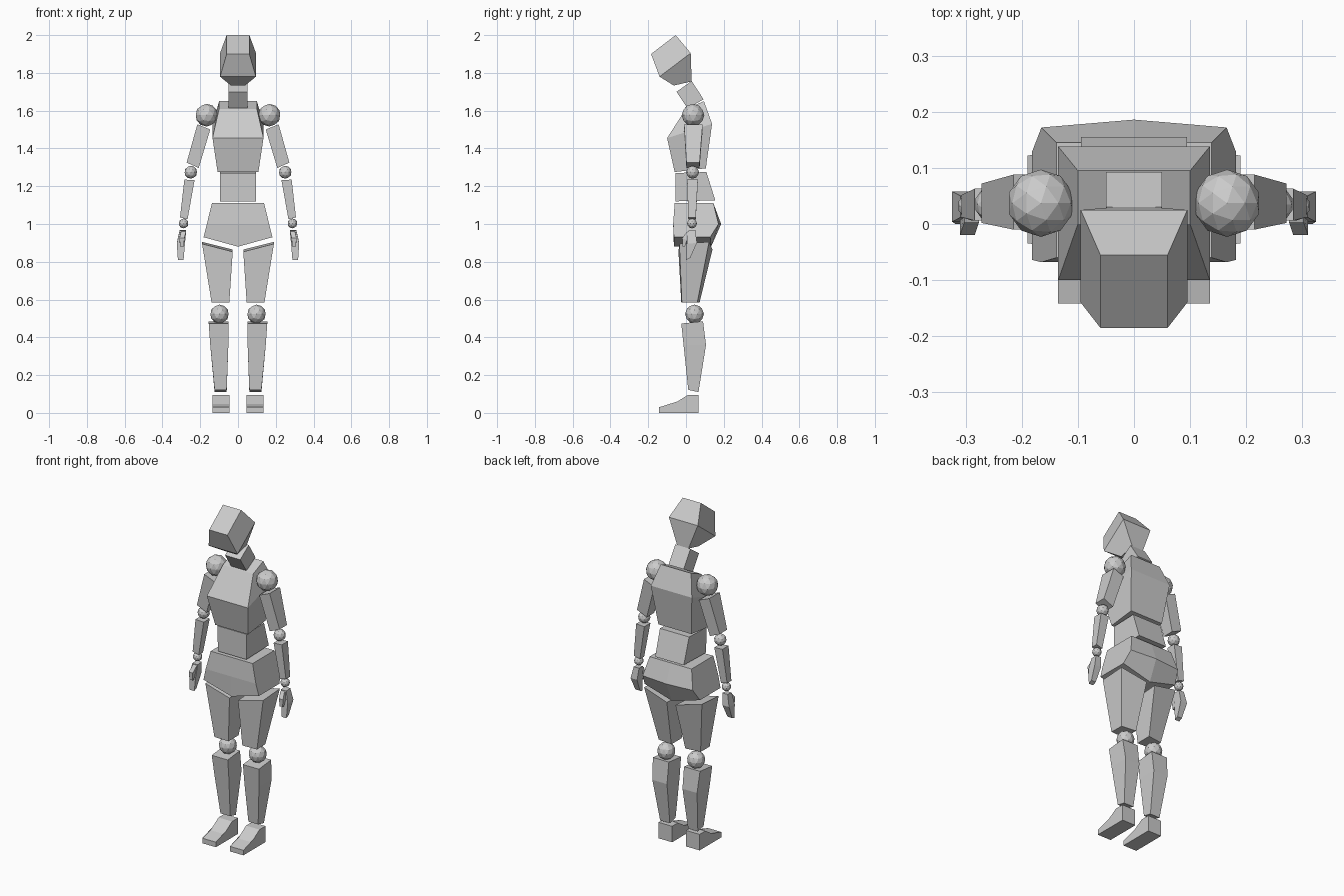
import bpy, bmesh


def loft(name, rings):
    """Flat-faced solid skinned through matching closed rings."""
    bm = bmesh.new()
    loops = [[bm.verts.new(p) for p in r] for r in rings]
    n = len(loops[0])
    for a, b in zip(loops, loops[1:]):
        for i in range(n):
            j = (i + 1) % n
            bm.faces.new((a[i], a[j], b[j], b[i]))
    for end in (loops[0], loops[-1]):
        if n == 6:
            bm.faces.new((end[0], end[1], end[4], end[5]))
            bm.faces.new((end[1], end[2], end[3], end[4]))
        else:
            bm.faces.new(end)
    bmesh.ops.recalc_face_normals(bm, faces=bm.faces)
    mesh = bpy.data.meshes.new(name)
    bm.to_mesh(mesh)
    bm.free()
    obj = bpy.data.objects.new(name, mesh)
    bpy.context.collection.objects.link(obj)
    return obj


def quad(x0, x1, front, back, drop=0):
    """Ring from x0 to x1; front and back are (y, z), drop lowers the x1 side."""
    (yf, zf), (yb, zb) = front, back
    return [(x0, yf, zf), (x1, yf, zf - drop), (x1, yb, zb - drop), (x0, yb, zb)]


def centred(half, front, back):
    return quad(-half, half, front, back)


def hip_ring(half, front, back, dip=0, bulge=0):
    """Six point ring with a centre point at front and back."""
    (yf, zf), (yb, zb) = front, back
    return [(-half, yf, zf), (0, yf, zf - dip), (half, yf, zf),
            (half, yb, zb), (0, yb + bulge, zb - dip), (-half, yb, zb)]


def pair(name, rings):
    for label, s in (("right", 1), ("left", -1)):
        loft(f"{label}_{name}", [[(s * x, y, z) for x, y, z in r] for r in rings])


def joint(name, x, y, z, radius):
    for label, s in (("right", -1), ("left", 1)):
        bpy.ops.mesh.primitive_ico_sphere_add(subdivisions=2, radius=radius,
                                              location=(s * x, y, z))
        bpy.context.object.name = f"{label}_{name}"


# Head and neck
loft("head", [
    centred(0.06, (-0.185, 1.90), (-0.055, 2.0)),
    centred(0.095, (-0.14, 1.78), (0.025, 1.905)),
    centred(0.037, (-0.065, 1.733), (0.03, 1.755))])
loft("neck", [
    centred(0.05, (-0.05, 1.70), (0.03, 1.757)),
    centred(0.05, (0.008, 1.612), (0.093, 1.66))])

# Torso
loft("chest", [
    centred(0.10, (0.0, 1.61), (0.095, 1.65)),
    centred(0.135, (-0.10, 1.455), (0.138, 1.53)),
    centred(0.108, (-0.06, 1.275), (0.105, 1.295))])
loft("waist", [
    centred(0.096, (-0.055, 1.27), (0.108, 1.275)),
    centred(0.094, (-0.055, 1.12), (0.155, 1.125))])
loft("pelvis", [
    hip_ring(0.138, (-0.06, 1.11), (0.145, 1.11)),
    hip_ring(0.165, (-0.068, 1.0), (0.172, 1.0), 0, 0.014),
    hip_ring(0.182, (-0.064, 0.93), (0.128, 0.93), 0.05, 0.005)])

# Legs (all paired parts are given for the -x side)
pair("thigh", [
    [(-0.19, -0.035, 0.895), (-0.028, -0.04, 0.853),
     (-0.028, 0.14, 0.865), (-0.19, 0.122, 0.905)],
    [(-0.14, -0.022, 0.585), (-0.046, -0.025, 0.585),
     (-0.046, 0.072, 0.585), (-0.138, 0.06, 0.585)]])
pair("shin", [
    quad(-0.155, -0.05, (-0.025, 0.473), (0.09, 0.485)),
    quad(-0.147, -0.051, (-0.013, 0.36), (0.106, 0.36)),
    quad(-0.124, -0.06, (0.012, 0.122), (0.066, 0.11))])
pair("foot", [[(x, y, z) for y, z in ((-0.142, 0), (-0.142, 0.03), (-0.065, 0.048),
                                      (0.01, 0.095), (0.065, 0.095), (0.065, 0))]
              for x in (-0.135, -0.046)])
joint("knee", 0.098, 0.045, 0.523, 0.05)

# Arms
pair("upper_arm", [
    quad(-0.215, -0.147, (-0.01, 1.528), (0.088, 1.528), 0.028),
    quad(-0.272, -0.208, (0.002, 1.325), (0.072, 1.325), 0.028)])
pair("forearm", [
    quad(-0.284, -0.23, (0.006, 1.235), (0.063, 1.235), 0.003),
    quad(-0.307, -0.267, (0.012, 1.035), (0.052, 1.035), 0.01)])
pair("hand", [
    quad(-0.309, -0.274, (0.012, 0.965), (0.05, 0.968)),
    quad(-0.324, -0.281, (0.004, 0.895), (0.058, 0.9)),
    quad(-0.318, -0.288, (0.0, 0.81), (0.022, 0.82))])
pair("thumb", [
    quad(-0.302, -0.276, (0.004, 0.958), (0.024, 0.965)),
    quad(-0.31, -0.284, (-0.02, 0.925), (0.006, 0.915)),
    quad(-0.306, -0.286, (-0.018, 0.88), (-0.006, 0.88))])
joint("shoulder", 0.166, 0.037, 1.576, 0.06)
joint("elbow", 0.25, 0.035, 1.274, 0.034)
joint("wrist", 0.288, 0.032, 1.003, 0.026)
